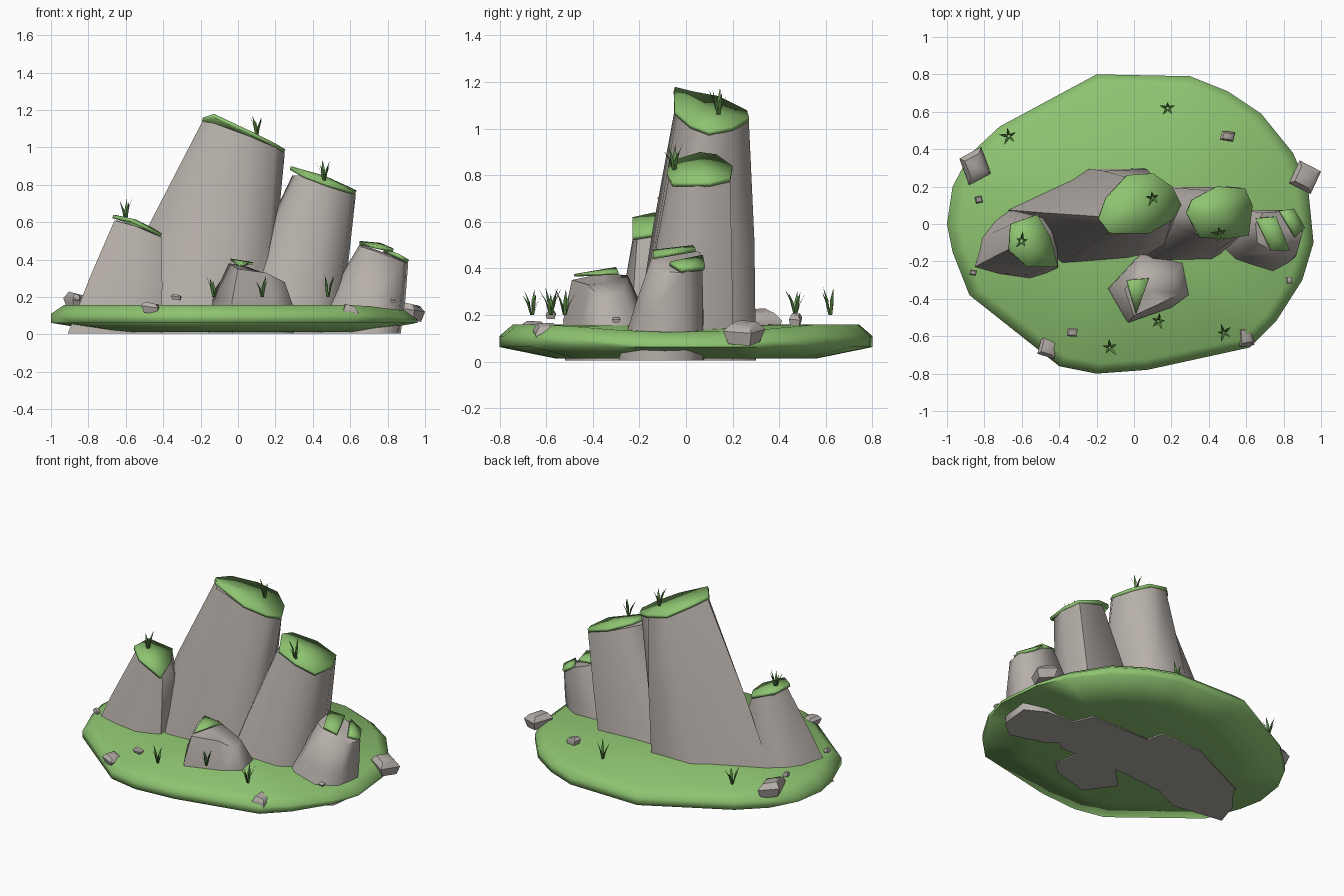
import bpy, bmesh, math, random
from mathutils import Vector

random.seed(4)
cube = bpy.data.objects.get("Cube")
if cube:
    bpy.data.objects.remove(cube)


def material(name, rgb):
    m = bpy.data.materials.new(name)
    m.use_nodes = True
    m.diffuse_color = (*rgb, 1)
    m.node_tree.nodes["Principled BSDF"].inputs["Base Color"].default_value = (*rgb, 1)
    return m


ROCK = material("warm grey rock", (0.47, 0.43, 0.4))
GRASS = material("grass green", (0.27, 0.55, 0.165))
BLADE = material("dark blade green", (0.09, 0.22, 0.055))


def finish(name, bm, mat, angle=None):
    bmesh.ops.recalc_face_normals(bm, faces=bm.faces)
    mesh = bpy.data.meshes.new(name)
    bm.to_mesh(mesh)
    bm.free()
    mesh.materials.append(mat)
    ob = bpy.data.objects.new(name, mesh)
    bpy.context.collection.objects.link(ob)
    if angle:
        bpy.ops.object.select_all(action='DESELECT')
        ob.select_set(True)
        bpy.context.view_layer.objects.active = ob
        bpy.ops.object.shade_smooth_by_angle(angle=math.radians(angle))
    return ob


def loft(name, rings, mat, angle):
    """Skin a stack of rings with the same number of points and close both ends."""
    bm = bmesh.new()
    rows = [[bm.verts.new(p) for p in ring] for ring in rings]
    n = len(rows[0])
    for a, b in zip(rows, rows[1:]):
        for i in range(n):
            j = (i + 1) % n
            bm.faces.new((a[i], a[j], b[j], b[i]))
    for row in (rows[0], rows[-1]):
        centre = bm.verts.new(sum((v.co for v in row), Vector()) / n)
        for i in range(n):
            bm.faces.new((row[i], row[(i + 1) % n], centre))
    return finish(name, bm, mat, angle)


def boulder(name, foot, top, bulge=0.03):
    """Tapering rock from a footprint to a tilted top, slightly swollen midway."""
    low = [Vector((x, y, 0.005)) for x, y in foot]
    high = [Vector(p) for p in top]
    mid = [a.lerp(b, 0.5) for a, b in zip(low, high)]
    c = sum(mid, Vector()) / len(mid)
    mid = [p + (p - c) * bulge for p in mid]
    loft(name, [low, mid, high], ROCK, 68)


def turf(name, rim, lift=0.015, thick=0.02):
    """Thin drooping sheet of grass draped over a rock top."""
    bm = bmesh.new()
    ring = [bm.verts.new(p) for p in rim]
    c = sum((v.co for v in ring), Vector()) / len(ring)
    hub = bm.verts.new(c + Vector((0, 0, lift)))
    for i, v in enumerate(ring):
        bm.faces.new((v, ring[(i + 1) % len(ring)], hub))
    ob = finish(name, bm, GRASS, 50)
    mod = ob.modifiers.new("thickness", 'SOLIDIFY')
    mod.thickness = thick
    mod.offset = 0


# grassy ground slab, dipping a little at its left end
outline = [(-.2, .8), (.3, .79), (.5, .71), (.68, .59), (.85, .38), (.93, .2), (.96, -.1),
           (.9, -.3), (.76, -.52), (.62, -.66), (.07, -.78), (-.2, -.8), (-.4, -.76),
           (-.88, -.38), (-.97, -.15), (-1, 0), (-.97, .2), (-.88, .37), (-.72, .52)]
levels = [(.7, .013), (1, .062), (1, .11), (.93, .158)]
loft("ground", [[(x * s, y * s, z - max(0, x - .7) * .12 * (z > .1)) for x, y in outline]
                for s, z in levels], GRASS, 80)

# main rocks
boulder("tall_rock",
        [(-.74, .08), (-.42, -.23), (-.05, -.2), (.12, -.19), (.14, -.02), (.06, .2), (.04, .3), (-.27, .3)],
        [(-.19, .04, 1.14), (-.13, -.04, 1.13), (.06, -.04, 1.06), (.2, .02, 1), (.25, .1, .97),
         (.19, .2, 1), (.09, .27, 1.03), (-.04, .25, 1.07)], .04)
boulder("right_rock",
        [(-.1, .04), (.04, -.22), (.4, -.21), (.52, -.1), (.54, .08), (.49, .2), (.06, .2)],
        [(.29, .06, .85), (.33, -.05, .85), (.48, -.07, .81), (.6, -.04, .77), (.63, .08, .75),
         (.59, .19, .77), (.4, .18, .83)], .02)
boulder("left_rock",
        [(-.91, -.26), (-.56, -.31), (-.41, -.24), (-.4, .08), (-.72, .08), (-.86, -.1)],
        [(-.66, -.13, .61), (-.55, -.22, .58), (-.41, -.21, .52), (-.45, -.07, .54), (-.51, .04, .57), (-.65, 0, .61)])
boulder("small_right_rock",
        [(.38, -.1), (.5, -.22), (.74, -.29), (.85, -.2), (.87, 0), (.74, .07), (.45, .08)],
        [(.65, 0, .48), (.66, -.1, .47), (.75, -.15, .44), (.88, -.12, .39), (.91, -.01, .38),
         (.83, .07, .42), (.69, .06, .47)])
boulder("front_rock",
        [(-.16, -.34), (-.03, -.52), (.22, -.45), (.3, -.38), (.27, -.18), (.05, -.13)],
        [(-.05, -.35, .38), (0, -.49, .35), (.15, -.42, .33), (.25, -.37, .28), (.21, -.27, .3), (.03, -.25, .37)], .14)

# turf on the rock tops
turf("tall_rock_turf", [(-.19, .03, 1.15), (-.13, -.05, 1.17), (.08, -.05, 1.07), (.2, .02, 1.01),
                        (.25, .1, .98), (.2, .2, 1), (.1, .27, 1.04), (-.04, .26, 1.07), (-.15, .14, 1.13)], .005)
turf("right_rock_turf", [(.28, .06, .89), (.35, -.07, .85), (.48, -.08, .8), (.61, -.06, .76),
                         (.63, .1, .76), (.59, .19, .78), (.44, .2, .83), (.31, .13, .88)], .02)
turf("left_rock_turf", [(-.67, -.14, .63), (-.57, -.23, .61), (-.41, -.23, .53), (-.45, -.07, .555),
                        (-.52, .05, .58), (-.66, 0, .63)])
turf("small_right_turf_upper", [(.65, .03, .49), (.73, -.14, .47), (.83, -.14, .45), (.76, .04, .48)], .005)
turf("small_right_turf_lower", [(.78, .07, .45), (.86, -.07, .42), (.91, -.02, .39), (.85, .08, .4)], .005)
turf("front_rock_turf", [(-.04, -.3, .4), (.01, -.48, .37), (.08, -.29, .38)], .005, .012)

# loose four-sided stones: x, y, z, width, depth, height, turn
stones = [(-.85, .31, .17, .18, .22, .1, 1.2), (.915, .25, .125, .18, .19, .09, 1.9),
          (.5, .47, .18, .1, .07, .05, .6), (.6, -.6, .12, .11, .15, .08, .9),
          (-.46, -.66, .14, .13, .14, .06, .5), (-.33, -.58, .2, .075, .06, .03, .7),
          (.83, -.3, .18, .045, .05, .02, .8), (-.86, -.26, .2, .05, .04, .03, .6),
          (-.83, .13, .18, .05, .05, .03, 1)]
for i, (x, y, z, w, d, h, turn) in enumerate(stones):
    rings = []
    for s, t in ((.75, -.5), (1, .1), (.65, .45)):
        rings.append([(x + math.cos(a) * w / 2 * s, y + math.sin(a) * d / 2 * s,
                       z + h * (t - .15 * math.cos(a)))
                      for a in (turn + k * math.tau / 4 for k in range(4))])
    loft(f"stone_{i + 1}", rings, ROCK, 50)

# grass tufts of splayed pointed blades
tufts = [(.1, .14, 1.06), (.46, -.05, .82), (-.6, -.09, .61), (-.67, .47, .2), (.18, .62, .2),
         (-.13, -.66, .2), (.13, -.52, .2), (.48, -.58, .2)]
for i, (x, y, z) in enumerate(tufts):
    bm = bmesh.new()
    spin = random.uniform(0, 2)
    for k in range(5):
        a = spin + k * math.tau / 5
        out, side = Vector((math.cos(a), math.sin(a), 0)), Vector((-math.sin(a), math.cos(a), 0))
        base = Vector((x, y, z)) + out * .006
        reach, height = random.uniform(.025, .05), random.uniform(.08, .12)
        bend = base + out * reach * .35 + Vector((0, 0, height * .55))
        tip = base + out * reach + Vector((0, 0, height))
        pts = [base - side * .006, base + side * .006, bend + side * .008, tip, bend - side * .008]
        bm.faces.new([bm.verts.new(p) for p in pts])
    finish(f"grass_tuft_{i + 1}", bm, BLADE)
